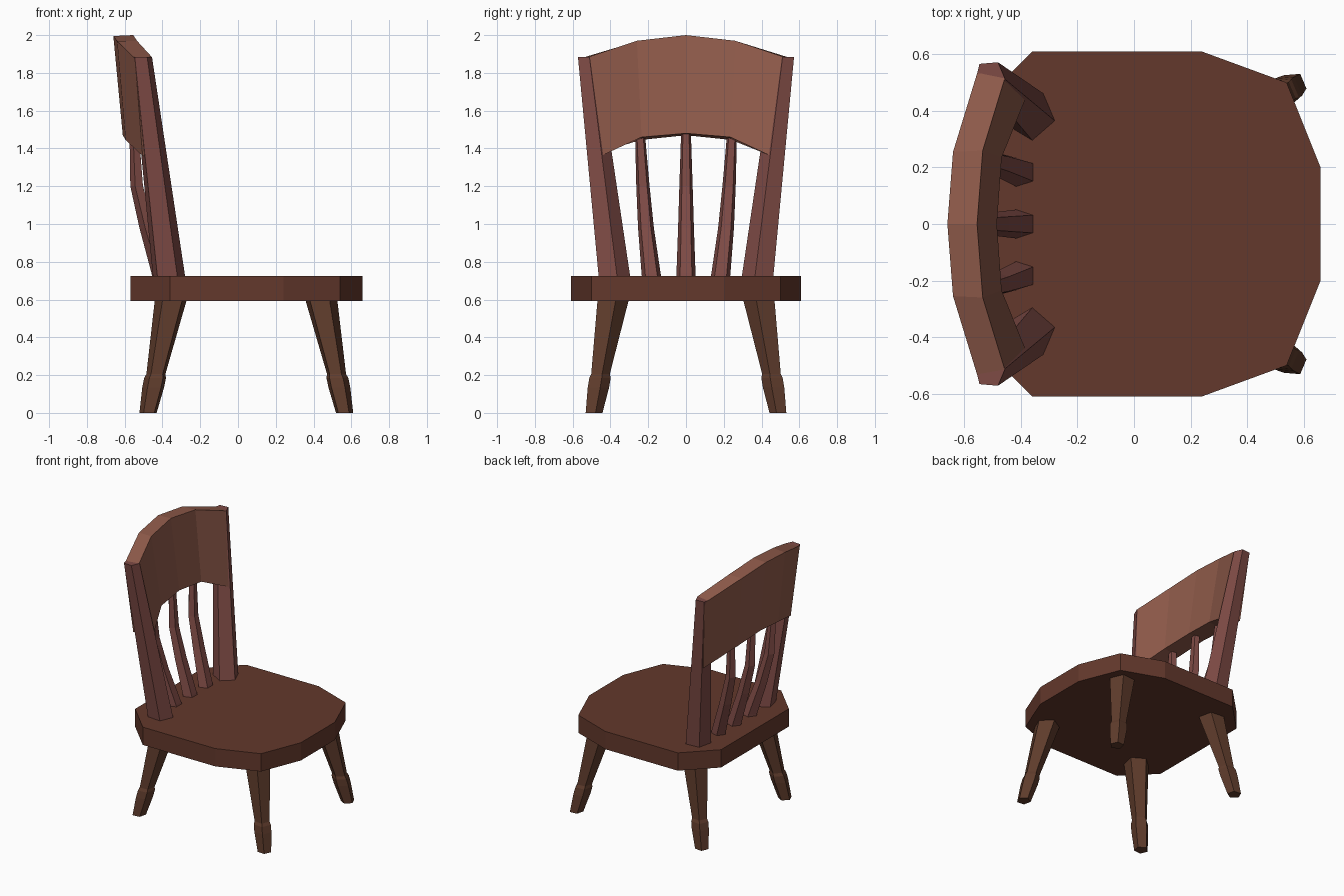
import bpy
from math import cos, sin, radians

if "Cube" in bpy.data.objects:
    bpy.data.objects.remove(bpy.data.objects["Cube"])


def material(name, rgb):
    m = bpy.data.materials.new(name)
    m.diffuse_color = (*rgb, 1)
    m.use_nodes = True
    m.node_tree.nodes["Principled BSDF"].inputs["Base Color"].default_value = m.diffuse_color
    return m


seat_wood = material("seat_wood", (0.125, 0.04, 0.025))
leg_wood = material("leg_wood", (0.115, 0.045, 0.025))
post_wood = material("post_wood", (0.21, 0.07, 0.06))
panel_wood = material("panel_wood", (0.28, 0.105, 0.07))


def make(name, verts, faces, mat):
    me = bpy.data.meshes.new(name)
    me.from_pydata(verts, [], faces)
    me.materials.append(mat)
    ob = bpy.data.objects.new(name, me)
    bpy.context.collection.objects.link(ob)
    return ob


def loft(name, rings, mat):
    """Skin a stack of equal-length counter-clockwise rings and cap the ends."""
    n = len(rings[0])
    faces = [(i * n + k, i * n + (k + 1) % n, (i + 1) * n + (k + 1) % n, (i + 1) * n + k)
             for i in range(len(rings) - 1) for k in range(n)]
    faces.append(tuple(reversed(range(n))))
    faces.append(tuple((len(rings) - 1) * n + k for k in range(n)))
    return make(name, [v for r in rings for v in r], faces, mat)


def turned(name, path, start, mat, sx=1, sy=1):
    """Five-sided turned part; path holds (x, y, z, radius), sx/sy mirror it."""
    rings = []
    for x, y, z, r in path:
        ring = [(sx * (x + r * cos(radians(start + 72 * k))),
                 sy * (y + r * sin(radians(start + 72 * k))), z) for k in range(5)]
        rings.append(ring[::-1] if sx * sy < 0 else ring)
    return loft(name, rings, mat)


# Seat: twelve-ish sided slab with clipped corners
half = [(0.66, 0.2), (0.54, 0.5), (0.24, 0.61), (-0.36, 0.61), (-0.57, 0.4)]
outline = half + [(x, -y) for x, y in reversed(half)]
loft("seat", [[(x, y, z) for x, y in outline] for z in (0.592, 0.725)], seat_wood)

# Legs: splayed, with a turned collar above each foot
leg_profile = [(0, 0.048), (0.135, 0.061), (0.185, 0.061), (0.205, 0.053), (0.64, 0.093)]
for sx, end, foot_x, top_x in ((1, "front", 0.563, 0.43), (-1, "back", 0.475, 0.345)):
    for sy, side in ((1, "left"), (-1, "right")):
        path = [(foot_x + (top_x - foot_x) * z / 0.64,
                 0.49 - 0.105 * z / 0.64, z, r) for z, r in leg_profile]
        turned(f"{end}_leg_{side}", path, -13, leg_wood, sx, sy)

# Back posts: leaning back and outwards
for sy, side in ((1, "left"), (-1, "right")):
    turned(f"back_post_{side}", [(-0.355, 0.373, 0.62, 0.093), (-0.51, 0.524, 1.885, 0.056)],
           -13, post_wood, 1, sy)

# Spindles: bent, thinning towards the back panel
for s, label in ((-1, "right"), (0, "middle"), (1, "left")):
    turned(f"spindle_{label}", [(-0.385, 0.175 * s, 0.66, 0.056), (-0.405, 0.185 * s, 0.74, 0.053),
                                (-0.478, 0.212 * s, 0.98, 0.044), (-0.533, 0.228 * s, 1.2, 0.037),
                                (-0.549, 0.246 * s, 1.52, 0.026)], 36, post_wood)

# Curved back panel: half stations of front-bottom, front-top, back-top, back-bottom
stations = [
    [(-0.485, 0, 1.48), (-0.555, 0, 2.0), (-0.66, 0, 1.995), (-0.61, 0, 1.47)],
    [(-0.468, 0.235, 1.46), (-0.535, 0.26, 1.97), (-0.64, 0.255, 1.968), (-0.595, 0.24, 1.445)],
    [(-0.385, 0.44, 1.365), (-0.457, 0.515, 1.885), (-0.545, 0.565, 1.875), (-0.505, 0.515, 1.36)],
]
mirrored = [[(x, -y, z) for x, y, z in s] for s in stations[:0:-1]]
loft("back_panel", mirrored + stations, panel_wood)
